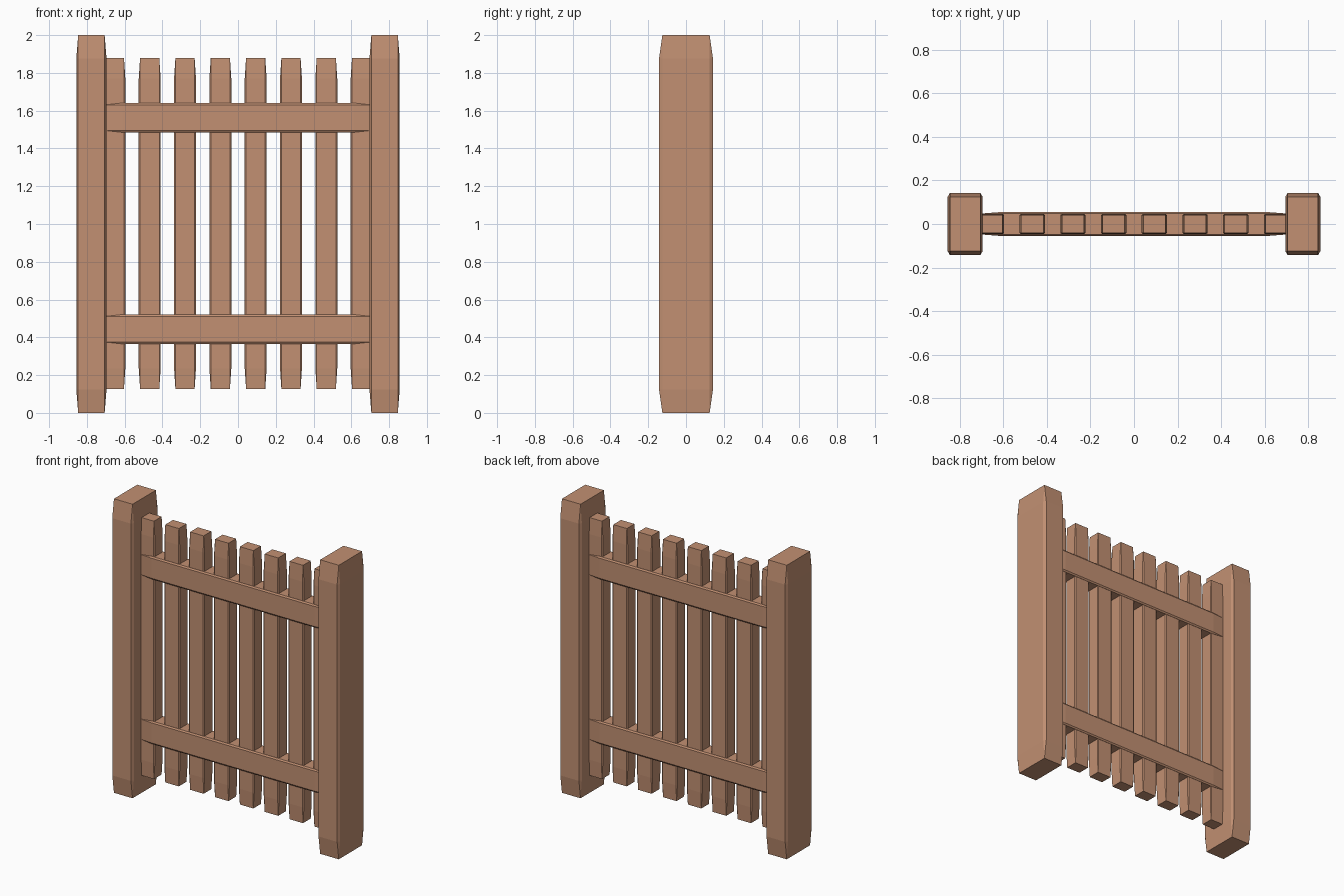
import bpy
import bmesh
from mathutils import Vector

old = bpy.data.objects.get("Cube")
if old:
    bpy.data.objects.remove(old, do_unlink=True)

# Single warm wood colour
COLOUR = (0.54, 0.28, 0.17, 1.0)
wood = bpy.data.materials.new("warm_wood")
wood.use_nodes = True
wood.diffuse_color = COLOUR
wood.node_tree.nodes["Principled BSDF"].inputs["Base Color"].default_value = COLOUR

INSET = 0.125  # chamfer, as a fraction of each half size


def beam(name, centre, half):
    """Chamfered cube stretched to size, so its chamfers lengthen with it."""
    bm = bmesh.new()
    bmesh.ops.create_cube(bm, size=2)
    bmesh.ops.bevel(bm, geom=bm.edges[:], offset=INSET, offset_type='OFFSET',
                    segments=1, profile=0.5, affect='EDGES')
    bmesh.ops.scale(bm, vec=Vector(half), verts=bm.verts)
    mesh = bpy.data.meshes.new(name)
    bm.to_mesh(mesh)
    bm.free()
    mesh.materials.append(wood)
    obj = bpy.data.objects.new(name, mesh)
    obj.location = centre
    bpy.context.collection.objects.link(obj)
    return obj


# Heavy end posts
for side, sign in (("left", 1), ("right", -1)):
    beam(f"{side}_post", (sign * 0.776, 0, 1), (0.08, 0.143, 1))

# Horizontal rails
for level, z in (("lower", 0.443), ("upper", 1.563)):
    beam(f"{level}_rail", (0, 0, z), (0.70, 0.055, 0.078))

# Upright slats, evenly spaced
SLATS, SPACING = 8, 0.187
for i in range(SLATS):
    x = (i - (SLATS - 1) / 2) * SPACING
    beam(f"slat_{i + 1}", (x, 0, 1.003), (0.058, 0.047, 0.877))
